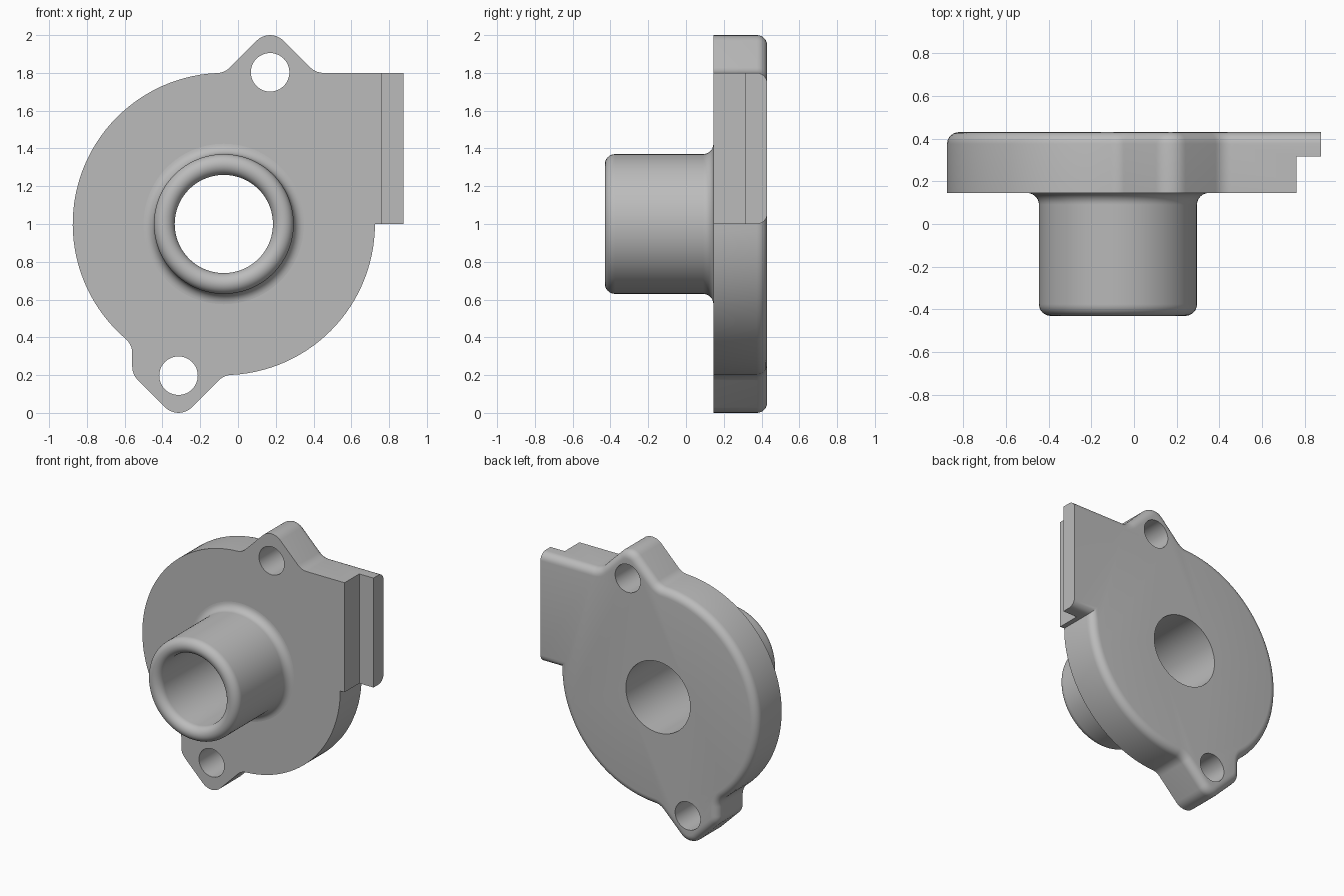
import bpy, bmesh
from math import sin, cos, tan, pi, radians
from mathutils import Vector, Matrix

cube = bpy.data.objects.get("Cube")
if cube:
    bpy.data.objects.remove(cube, do_unlink=True)

grey = bpy.data.materials.new("plain_grey")
grey.use_nodes = True
COLOUR = (0.5, 0.5, 0.5, 1)
grey.diffuse_color = COLOUR
grey.node_tree.nodes["Principled BSDF"].inputs["Base Color"].default_value = COLOUR

CX, CZ, R = -0.075, 1.0, 0.80      # housing disc
FRONT, BACK = 0.145, 0.43          # plate faces in y
BORE, NECK, ROUND = 0.26, 0.37, 0.055
EAR = 0.1                          # ear corner radius and hole radius
TOP_EAR, LOW_EAR = Vector((0.17, 1.803)), Vector((-0.315, 0.197))


def make_object(name, bm):
    bmesh.ops.recalc_face_normals(bm, faces=bm.faces)
    mesh = bpy.data.meshes.new(name)
    bm.to_mesh(mesh)
    bm.free()
    mesh.materials.append(grey)
    obj = bpy.data.objects.new(name, mesh)
    bpy.context.collection.objects.link(obj)
    return obj


def activate(obj):
    bpy.ops.object.select_all(action='DESELECT')
    obj.select_set(True)
    bpy.context.view_layer.objects.active = obj


def cut(obj, cutter):
    cutter.hide_render = True
    mod = obj.modifiers.new("cut", 'BOOLEAN')
    mod.operation, mod.solver, mod.object = 'DIFFERENCE', 'EXACT', cutter
    activate(obj)
    bpy.ops.object.modifier_apply(modifier=mod.name)
    bpy.data.objects.remove(cutter, do_unlink=True)


def hole_cutter(x, z, radius, sides):
    bm = bmesh.new()
    place = Matrix.Translation((x, 0.3, z)) @ Matrix.Rotation(pi / 2, 4, 'X')
    bmesh.ops.create_cone(bm, cap_ends=True, segments=sides, radius1=radius,
                          radius2=radius, depth=1, matrix=place)
    return make_object("hole_cutter", bm)


def box_cutter(x0, x1, y0, y1):
    bm = bmesh.new()
    place = Matrix.Translation(((x0 + x1) / 2, (y0 + y1) / 2, 1))
    bmesh.ops.create_cube(bm, size=1,
                          matrix=place @ Matrix.Diagonal((x1 - x0, y1 - y0, 3, 1)))
    return make_object("box_cutter", bm)


def disc_arc(start, end, step=3):
    n = round((end - start) / step)
    angles = [radians(start + (end - start) * i / n) for i in range(n + 1)]
    return [Vector((CX + R * cos(a), CZ + R * sin(a))) for a in angles]


def rounded(before, corner, after, radius=EAR, steps=8):
    """Arc tangent to both sides of a corner."""
    u, v = (before - corner).normalized(), (after - corner).normalized()
    half = u.angle(v) / 2
    centre = corner + (u + v).normalized() * radius / sin(half)
    a = corner + u * radius / tan(half) - centre
    b = corner + v * radius / tan(half) - centre
    total = a.angle(b)
    return [centre + (a * sin(total * (1 - i / steps)) + b * sin(total * i / steps))
            / sin(total) for i in range(steps + 1)]


# Plate outline, with the outlet running long so that its end can be cut square
rise = EAR * (2 ** 0.5 - 1)
top_tip = Vector((TOP_EAR.x, 2 + rise))
low_tip = Vector((LOW_EAR.x, -rise))
top_drop = top_tip.y - (CZ + R)
low_drop = (CZ - R) - low_tip.y
outlet_top = Vector((1.1, CZ + R))
top_right = top_tip + Vector((top_drop, -top_drop))
top_left = top_tip + Vector((-top_drop, -top_drop))
side = -0.56
low_left = Vector((side, low_tip.y + low_tip.x - side))
low_right = low_tip + Vector((low_drop, low_drop))
side_top = Vector((side, CZ - (R ** 2 - (side - CX) ** 2) ** 0.5))
left_arc, right_arc = disc_arc(93, 229), disc_arc(273, 360)

outline = [Vector((1.1, CZ)), outlet_top]
outline += rounded(outlet_top, top_right, top_tip)
outline += rounded(top_right, top_tip, top_left)
outline += rounded(top_tip, top_left, left_arc[0])
outline += left_arc[1:-1]
outline += rounded(left_arc[-1], side_top, low_left)
outline += rounded(side_top, low_left, low_tip)
outline += rounded(low_left, low_tip, low_right)
outline += rounded(low_tip, low_right, right_arc[0])
outline += right_arc[1:]

# Housing plate: extruded outline with a rounded back rim
bm = bmesh.new()
face = bm.faces.new([bm.verts.new((p.x, FRONT, p.y)) for p in outline])
bmesh.ops.extrude_face_region(bm, geom=[face], use_keep_orig=True)
back_face = [f for f in bm.faces if f is not face and len(f.verts) > 4][0]
bmesh.ops.translate(bm, verts=back_face.verts, vec=(0, BACK - FRONT, 0))
bmesh.ops.recalc_face_normals(bm, faces=bm.faces)
bmesh.ops.bevel(bm, geom=list(back_face.edges), offset=ROUND, offset_type='OFFSET',
                segments=6, profile=0.5, affect='EDGES', clamp_overlap=False)
plate = make_object("housing_plate", bm)

# Square outlet end, front step, bore and bolt holes
cut(plate, box_cutter(0.875, 1.5, -1, 1))
cut(plate, box_cutter(0.76, 1.5, -1, 0.315))
cut(plate, hole_cutter(CX, CZ, BORE, 96))
for ear in (TOP_EAR, LOW_EAR):
    cut(plate, hole_cutter(ear.x, ear.y, EAR + 0.002, 48))

# Neck: lathed tube with a rounded lip and a flared base
tip = -0.43
quarter = [pi / 2 * i / 8 for i in range(9)]
lip = (NECK - BORE) / 2
profile = [(BORE, FRONT)]
profile += [(BORE + lip - lip * cos(a), tip + lip - lip * sin(a)) for a in quarter]
profile += [(NECK - lip + lip * sin(a), tip + lip - lip * cos(a)) for a in quarter[1:]]
profile += [(NECK + ROUND - ROUND * cos(a), FRONT - ROUND + ROUND * sin(a))
            for a in quarter]
bm = bmesh.new()
verts = [bm.verts.new((CX + r, y, CZ)) for r, y in profile]
edges = [bm.edges.new(pair) for pair in zip(verts, verts[1:])]
bmesh.ops.spin(bm, geom=verts + edges, cent=(CX, 0, CZ), axis=(0, 1, 0),
               angle=2 * pi, steps=96, use_duplicate=False)
bmesh.ops.remove_doubles(bm, verts=bm.verts, dist=0.0001)
neck = make_object("inlet_neck", bm)
# Normals face away from the tube wall
neck.data.update()
outer = max(neck.data.polygons, key=lambda p: (p.center - Vector((CX, p.center.y, CZ))).length)
if outer.normal.y > 0:
    neck.data.flip_normals()

for obj in (plate, neck):
    activate(obj)
    bpy.ops.object.shade_smooth_by_angle(angle=radians(30))
